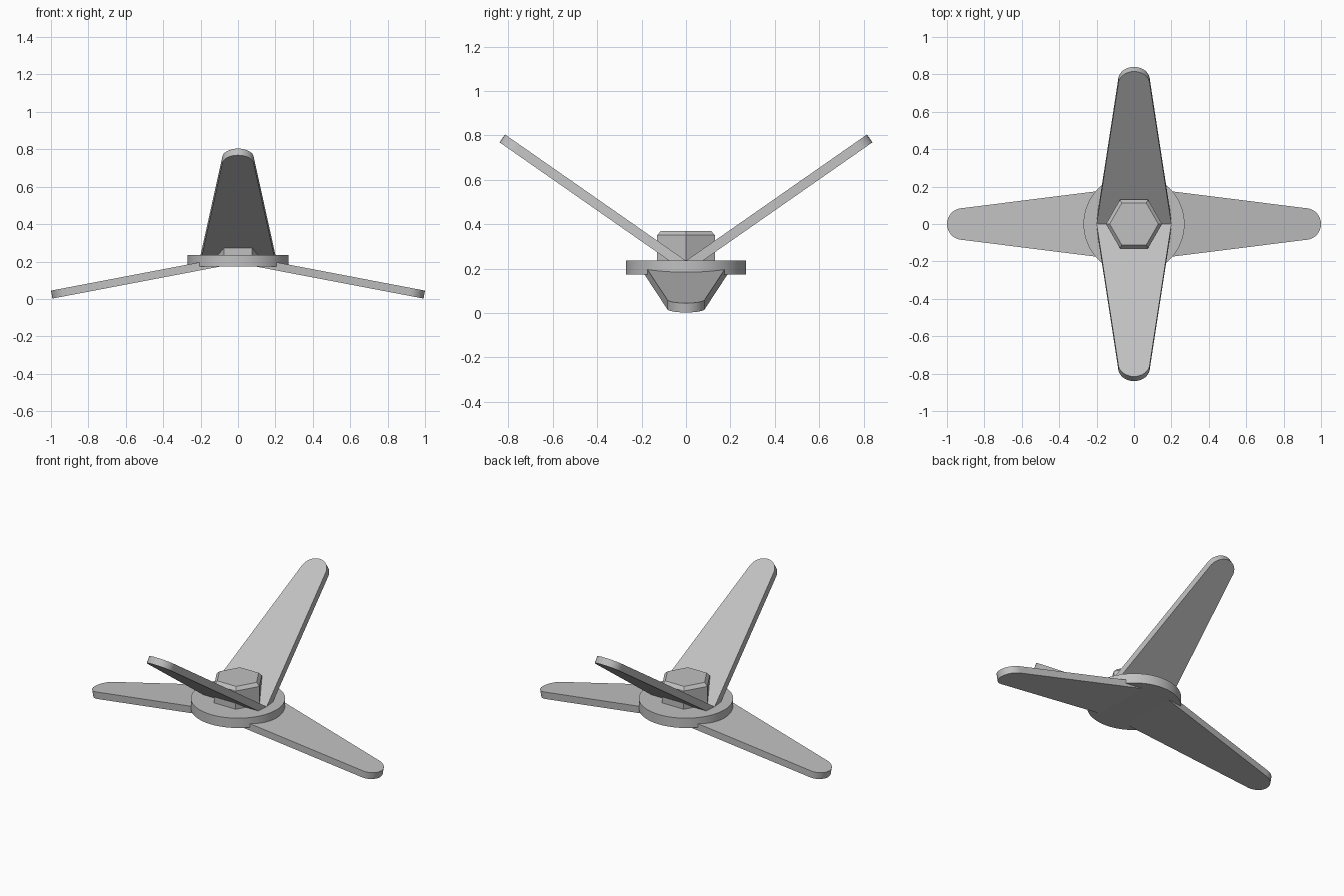
import bpy, bmesh, math
from mathutils import Matrix

cube = bpy.data.objects.get("Cube")
if cube:
    bpy.data.objects.remove(cube)

metal = bpy.data.materials.new("grey metal")
metal.use_nodes = True
colour = (0.53, 0.53, 0.53, 1)
metal.diffuse_color = colour
metal.node_tree.nodes["Principled BSDF"].inputs["Base Color"].default_value = colour

HUB_TOP = 0.235
THICK = 0.043


def finish(bm, name):
    bmesh.ops.recalc_face_normals(bm, faces=bm.faces)
    mesh = bpy.data.meshes.new(name)
    bm.to_mesh(mesh)
    bm.free()
    mesh.materials.append(metal)
    obj = bpy.data.objects.new(name, mesh)
    bpy.context.collection.objects.link(obj)
    bpy.ops.object.select_all(action='DESELECT')
    obj.select_set(True)
    bpy.context.view_layer.objects.active = obj
    bpy.ops.object.shade_smooth_by_angle(angle=math.radians(30))
    return obj


def blade(name, length, pitch, heading):
    """Tapered slab with a round tip, hinged on the hub's top centre."""
    root, tip, steps = 0.2, 0.085, 16
    outline = [(0, root), (0, -root)]
    for i in range(steps + 1):
        a = math.pi * (i / steps - 0.5)
        outline.append((length - tip + tip * math.cos(a), tip * math.sin(a)))
    bm = bmesh.new()
    top = bm.faces.new([bm.verts.new((x, y, 0)) for x, y in outline])
    extruded = bmesh.ops.extrude_face_region(bm, geom=[top], use_keep_orig=True)
    lower = [g for g in extruded["geom"] if isinstance(g, bmesh.types.BMVert)]
    bmesh.ops.translate(bm, verts=lower, vec=(0, 0, -THICK))
    place = (Matrix.Translation((0, 0, HUB_TOP))
             @ Matrix.Rotation(math.radians(heading), 4, 'Z')
             @ Matrix.Rotation(math.radians(-pitch), 4, 'Y'))
    bm.transform(place)
    return finish(bm, name)


def prism(name, sides, bottom, top, r_bottom, r_top):
    bm = bmesh.new()
    bmesh.ops.create_cone(bm, cap_ends=True, segments=sides, radius1=r_bottom,
                          radius2=r_top, depth=top - bottom)
    bmesh.ops.rotate(bm, verts=bm.verts, matrix=Matrix.Rotation(math.pi / 2, 3, 'Z'))
    bmesh.ops.translate(bm, verts=bm.verts, vec=(0, 0, (top + bottom) / 2))
    return bm


# Round hub
finish(prism("hub", 64, 0.173, HUB_TOP, 0.27, 0.27), "hub")

# Hexagonal bolt head with a chamfered top
bm = prism("bolt", 6, HUB_TOP - 0.02, 0.35, 0.15, 0.15)
cap = max(bm.faces, key=lambda f: f.calc_center_median().z)
bmesh.ops.inset_region(bm, faces=[cap], thickness=0.02)
bmesh.ops.translate(bm, verts=cap.verts, vec=(0, 0, 0.02))
finish(bm, "bolt_head")

# Drooping side blades, raised front and back blades
blade("left_blade", 1.018, -10.8, 0)
blade("right_blade", 1.018, -10.8, 180)
blade("back_blade", 0.994, 34.9, 90)
blade("front_blade", 0.994, 34.9, -90)
